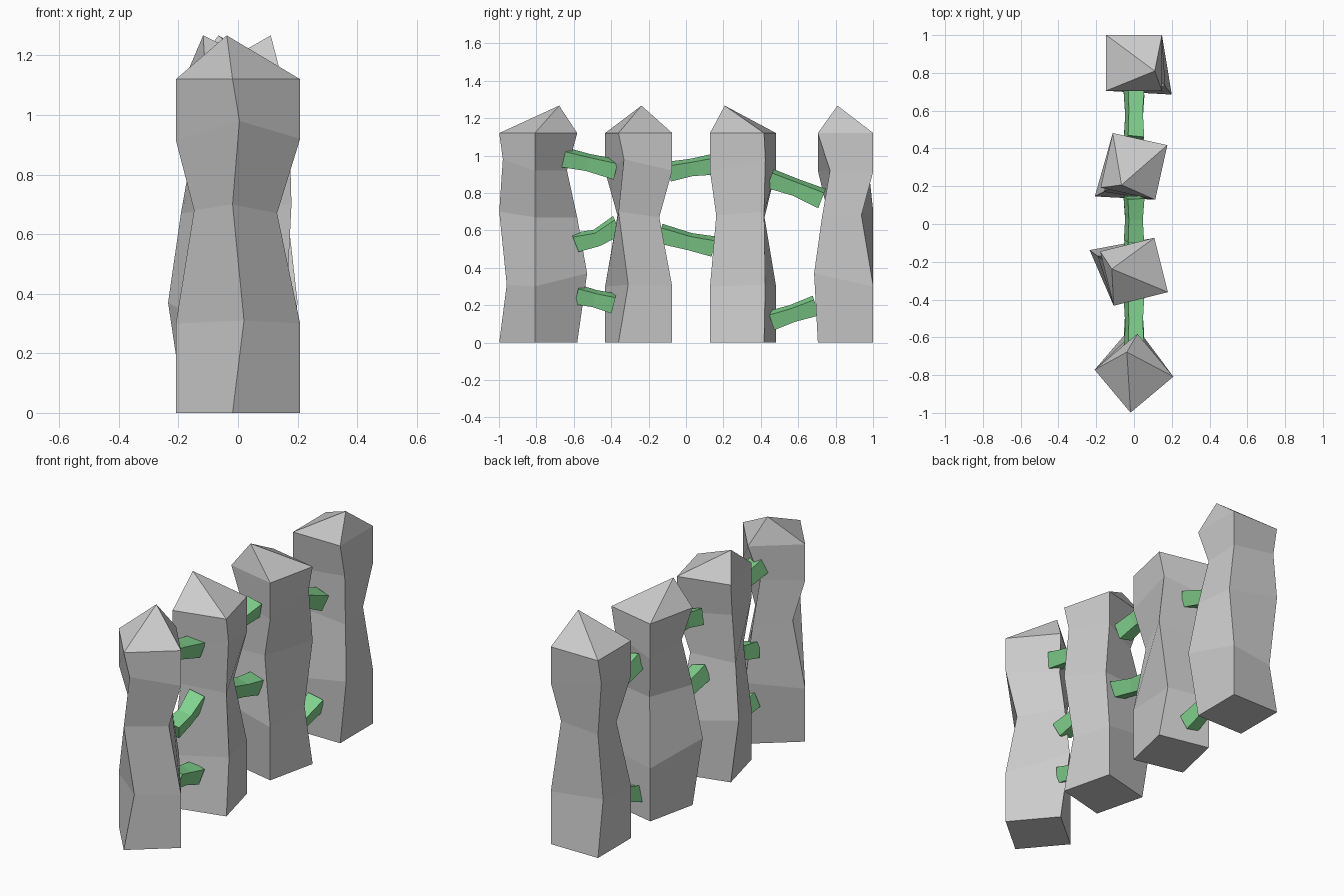
import bpy, bmesh, math
from mathutils import Vector, Matrix

if "Cube" in bpy.data.objects:
    bpy.data.objects.remove(bpy.data.objects["Cube"])

green = bpy.data.materials.new("green_vine")
green.diffuse_color = (0.22, 0.65, 0.27, 1)
green.use_nodes = True
green.node_tree.nodes["Principled BSDF"].inputs["Base Color"].default_value = green.diffuse_color


def loft(name, rings, tip=None, mat=None):
    """Skin four-sided rings; close with caps or an apex."""
    bm = bmesh.new()
    vs = [[bm.verts.new(p) for p in r] for r in rings]
    for a, b in zip(vs, vs[1:]):
        for i in range(4):
            j = (i + 1) % 4
            bm.faces.new((a[i], a[j], b[j], b[i]))
    bm.faces.new(vs[0][::-1])
    if tip:
        t = bm.verts.new(tip)
        for i in range(4):
            bm.faces.new((vs[-1][i], vs[-1][(i + 1) % 4], t))
    else:
        bm.faces.new(vs[-1])
    bmesh.ops.recalc_face_normals(bm, faces=bm.faces[:])
    me = bpy.data.meshes.new(name)
    bm.to_mesh(me)
    bm.free()
    if mat:
        me.materials.append(mat)
    ob = bpy.data.objects.new(name, me)
    bpy.context.collection.objects.link(ob)
    return ob


# Stone post: square column with chipped corners (SW, SE, NE, NW) and off-centre tip
h = 0.148
base = [(-h, -h), (h, -h), (h, h), (-h, h)]
levels = [  # per corner: x shift, y shift, height
    [(0, 0, 0)] * 4,
    [(0, 0, .30), (.052, -.02, .37), (0, 0, .30), (.006, -.055, .31)],
    [(.05, .059, .67), (.018, .022, .67), (-.02, -.063, .68), (0, 0, .70)],
    [(0, 0, .92), (-.017, .065, .92), (0, 0, .915), (0, -.03, .98)],
    [(0, 0, 1.12)] * 4,
]
rings = [[(b[0] + d[0], b[1] + d[1], d[2]) for b, d in zip(base, lv)] for lv in levels]
for i, (y, ang) in enumerate([(-.79, 130), (-.253, 194), (.305, 257.5), (.853, 0)]):
    post = loft(f"stone_post_{i + 1}", rings, tip=(.11, -.043, 1.267))
    post.matrix_world = Matrix.Translation((0, y, 0)) @ Matrix.Rotation(math.radians(ang), 4, 'Z')

# Crooked rails between posts: three (y, z) centres each
rails = [
    [(-.652, .99), (-.524, .963), (-.374, .925)],
    [(-.594, .535), (-.476, .56), (-.369, .626)],
    [(-.583, .257), (-.487, .235), (-.385, .209)],
    [(-.09, .914), (.027, .936), (.14, .952)],
    [(-.139, .583), (.02, .54), (.15, .513)],
    [(.45, .877), (.588, .829), (.727, .77)],
    [(.455, .118), (.567, .155), (.695, .198)],
]
for n, path in enumerate(rails):
    pts = [Vector((0, y, z)) for y, z in path]
    d = (pts[-1] - pts[0]).normalized()
    side = Vector((1, 0, 0))
    up = side.cross(d)
    rr = []
    for p, r in zip(pts, (.062, .054, .064)):
        rr.append([p + r * (math.cos(math.radians(a)) * side + math.sin(math.radians(a)) * up)
                   for a in (30, 120, 210, 300)])
    loft(f"rail_{n + 1}", rr, mat=green)
